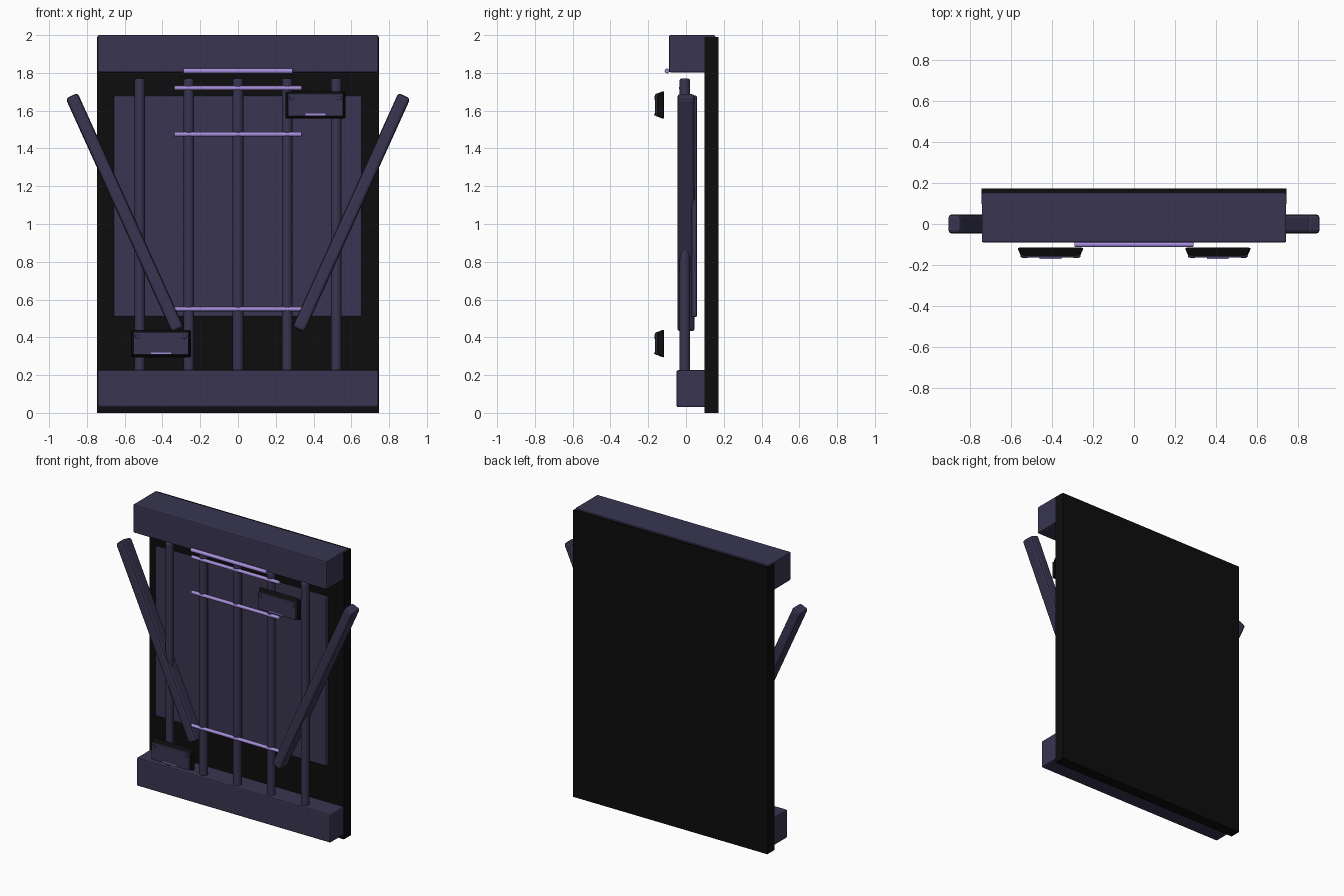
import bpy, math

if "Cube" in bpy.data.objects:
    bpy.data.objects.remove(bpy.data.objects["Cube"])


def material(name, rgb):
    m = bpy.data.materials.new(name)
    m.diffuse_color = (*rgb, 1)
    m.use_nodes = True
    m.node_tree.nodes["Principled BSDF"].inputs["Base Color"].default_value = m.diffuse_color
    return m


SLATE = material("dark slate violet", (0.040, 0.036, 0.082))
BLACK = material("near black", (0.004, 0.004, 0.004))
LILAC = material("lilac", (0.38, 0.27, 0.70))


def finish(ob, name, mat, bevel, segments=2):
    ob.name = name
    ob.data.materials.append(mat)
    if bevel:
        mod = ob.modifiers.new("bevel", 'BEVEL')
        mod.width = bevel
        mod.segments = segments
        mod.limit_method = 'ANGLE'
        mod.angle_limit = math.radians(40)
    return ob


def box(name, x, y, z, mat, bevel=0.0, segments=2):
    """Box from (min, max) pairs on each axis."""
    bpy.ops.mesh.primitive_cube_add(size=1, location=[sum(p) / 2 for p in (x, y, z)])
    ob = bpy.context.object
    ob.scale = [p[1] - p[0] for p in (x, y, z)]
    bpy.ops.object.transform_apply(location=False, rotation=False, scale=True)
    return finish(ob, name, mat, bevel, segments)


def rod(name, loc, length, radius, axis, mat, bevel=0.0, sides=16):
    rot = {'X': (0, math.pi / 2, 0), 'Y': (math.pi / 2, 0, 0), 'Z': (0, 0, 0)}[axis]
    bpy.ops.mesh.primitive_cylinder_add(vertices=sides, radius=radius, depth=length,
                                        location=loc, rotation=rot)
    bpy.ops.object.shade_smooth_by_angle(angle=math.radians(40))
    return finish(bpy.context.object, name, mat, bevel)


# Backing board, header and base beams
box("back_board", (-0.746, 0.746), (0.097, 0.173), (0, 1.99), BLACK)
box("header_beam", (-0.744, 0.744), (-0.09, 0.155), (1.803, 2.0), SLATE, 0.008)
box("base_beam", (-0.744, 0.744), (-0.05, 0.15), (0.03, 0.226), SLATE, 0.008)

# Thin inner panel behind the bars
box("inner_panel", (-0.66, 0.657), (0.03, 0.058), (0.507, 1.68), SLATE, 0.008)

# Vertical bars
for i in range(5):
    rod(f"vertical_bar_{i + 1}", ((i - 2) * 0.26, -0.006, 0.985), 1.57, 0.028, 'Z', SLATE, 0.01)

# Slanted struts, mirrored left and right
for side, s in (("left", -1), ("right", 1)):
    ob = box(f"slanted_strut_{side}", (-0.035, 0.035), (-0.046, 0.046), (-0.68, 0.68), SLATE, 0.016)
    ob.location = (s * 0.6, 0, 1.06)
    ob.rotation_euler = (0, s * math.radians(24.4), 0)

# Lilac cross rods, and one under the header lip
for i, z in enumerate((0.55, 1.475, 1.72)):
    rod(f"cross_rod_{i + 1}", (0, -0.025, z), 0.675, 0.012, 'X', LILAC, 0.003, 12)
rod("header_rod", (0, -0.1, 1.81), 0.58, 0.013, 'X', LILAC, 0.003, 12)


def small_plate(label, cx, cz):
    """Framed plate: tapered black frame, face, lilac strip and two screws."""
    bpy.ops.mesh.primitive_cube_add(size=1, location=(cx, -0.138, cz))
    frame = bpy.context.object
    for v in frame.data.vertices:
        front = v.co.y < 0
        v.co.x *= 0.286 if front else 0.324
        v.co.z *= 0.114 if front else 0.152
        v.co.y *= 0.044
    finish(frame, f"plate_frame_{label}", BLACK, 0.009)
    box(f"plate_face_{label}", (cx - 0.146, cx + 0.146), (-0.163, -0.150),
        (cz - 0.060, cz + 0.060), SLATE, 0.004)
    box(f"plate_strip_{label}", (cx - 0.053, cx + 0.053), (-0.170, -0.160),
        (cz - 0.055, cz - 0.046), LILAC)
    for s in (-1, 1):
        rod(f"plate_screw_{label}_{'left' if s < 0 else 'right'}",
            (cx + s * 0.125, -0.163, cz + 0.037), 0.008, 0.012, 'Y', SLATE, 0.002, 12)


small_plate("upper", 0.410, 1.630)
small_plate("lower", -0.408, 0.367)
